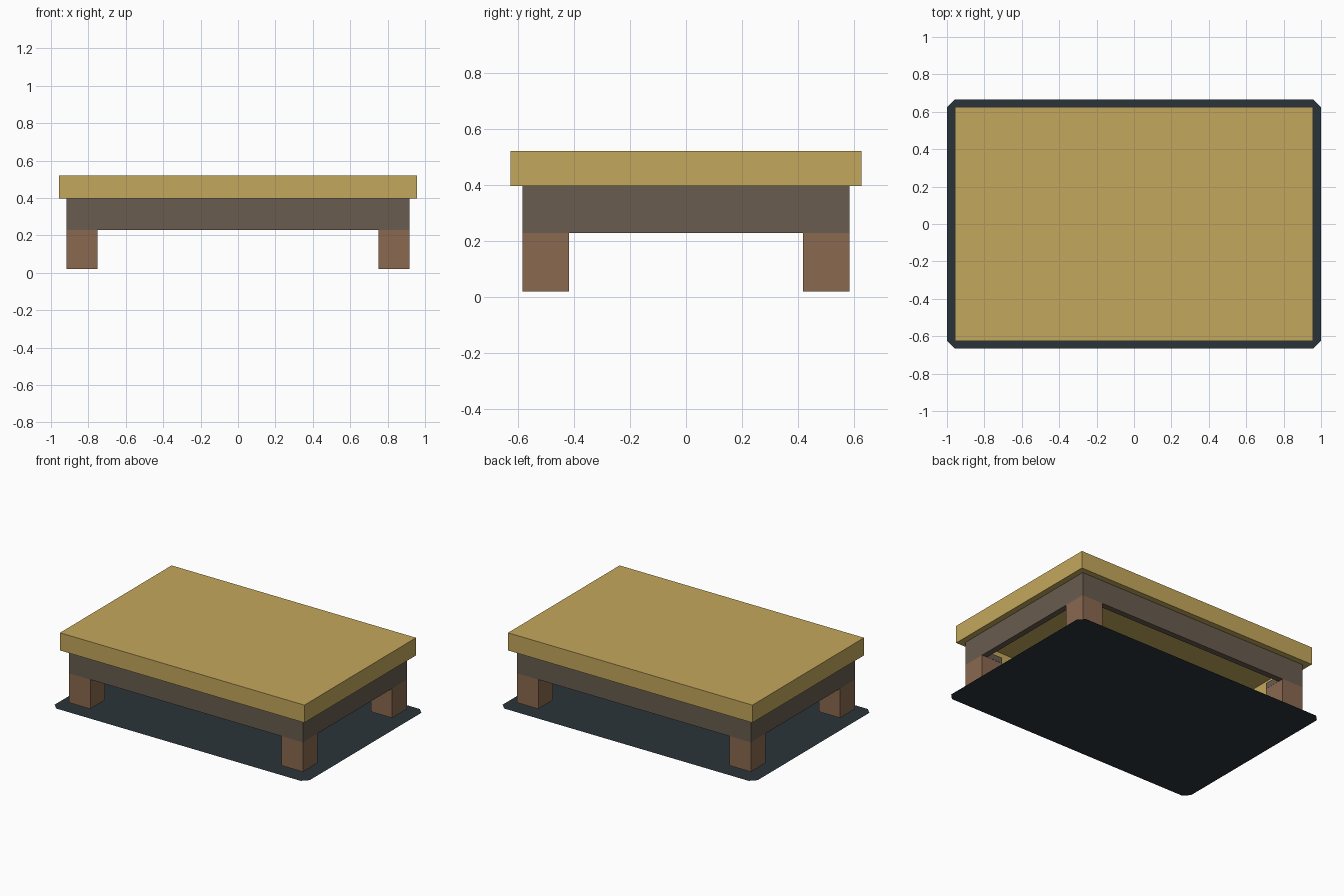
import bpy, bmesh

if "Cube" in bpy.data.objects:
    bpy.data.objects.remove(bpy.data.objects["Cube"])

V = 1 / 24  # small grid unit the table is sized on


def material(name, hex_code):
    def lin(c):
        c /= 255
        return c / 12.92 if c <= 0.04045 else ((c + 0.055) / 1.055) ** 2.4
    m = bpy.data.materials.new(name)
    rgb = [lin(int(hex_code[i:i + 2], 16)) for i in (0, 2, 4)]
    m.diffuse_color = (*rgb, 1)
    m.use_nodes = True
    m.node_tree.nodes["Principled BSDF"].inputs["Base Color"].default_value = m.diffuse_color
    return m


yellow = material("yellow wood", "C4A75C")
grey = material("grey brown wood", "685C4F")
brown = material("red brown wood", "8A6950")
dark = material("dark slate", "2A343A")


def finish(bm, name, *mats):
    mesh = bpy.data.meshes.new(name)
    bm.to_mesh(mesh)
    bm.free()
    for m in mats:
        mesh.materials.append(m)
    ob = bpy.data.objects.new(name, mesh)
    bpy.context.collection.objects.link(ob)
    return ob


def box(name, x, y, z, *mats):
    bm = bmesh.new()
    bmesh.ops.create_cube(bm, size=1)
    for v in bm.verts:
        for i, (lo, hi) in enumerate((x, y, z)):
            v.co[i] = hi if v.co[i] > 0 else lo
    return finish(bm, name, *mats)


Z0, Z1, Z2, Z3 = 0.5 * V, 5.5 * V, 9.5 * V, 12.5 * V
AX, AY = 22 * V, 14 * V

# thin floor sheet with clipped corners
bm = bmesh.new()
X, Y, c = 1.0, 16 * V, V
outline = [(X, -Y + c), (X, Y - c), (X - c, Y), (-X + c, Y),
           (-X, Y - c), (-X, -Y + c), (-X + c, -Y), (X - c, -Y)]
bm.faces.new([bm.verts.new((x, y, 0)) for x, y in outline])
finish(bm, "floor_sheet", dark)

# table top slab
box("table_top", (-23 * V, 23 * V), (-15 * V, 15 * V), (Z2, Z3), yellow)

# apron: hollow frame, yellow on its inner walls
bm = bmesh.new()


def loop(x, y, z):
    return [bm.verts.new(p) for p in ((-x, -y, z), (x, -y, z), (x, y, z), (-x, y, z))]


rings = [loop(AX, AY, Z2), loop(AX, AY, Z1),
         loop(AX - V, AY - V, Z1), loop(AX - V, AY - V, Z2)]
for k in range(3):
    a, b = rings[k], rings[k + 1]
    for i in range(4):
        j = (i + 1) % 4
        f = bm.faces.new((a[i], b[i], b[j], a[j]))
        f.material_index = 1 if k == 2 else 0
finish(bm, "apron", grey, yellow)

# four legs, each with a grey cap just inside the apron
e = 0.001
for sx, xname in ((-1, "left"), (1, "right")):
    for sy, yname in ((-1, "front"), (1, "back")):
        xs = sorted((sx * AX, sx * (AX - 4 * V)))
        ys = sorted((sy * AY, sy * (AY - 4 * V)))
        box(f"{yname}_{xname}_leg", xs, ys, (Z0, Z1), brown)
        cx = sorted((sx * (AX - e), sx * (AX - 4 * V)))
        cy = sorted((sy * (AY - e), sy * (AY - 4 * V)))
        box(f"{yname}_{xname}_leg_cap", cx, cy, (Z1 + e, Z1 + V), grey)
